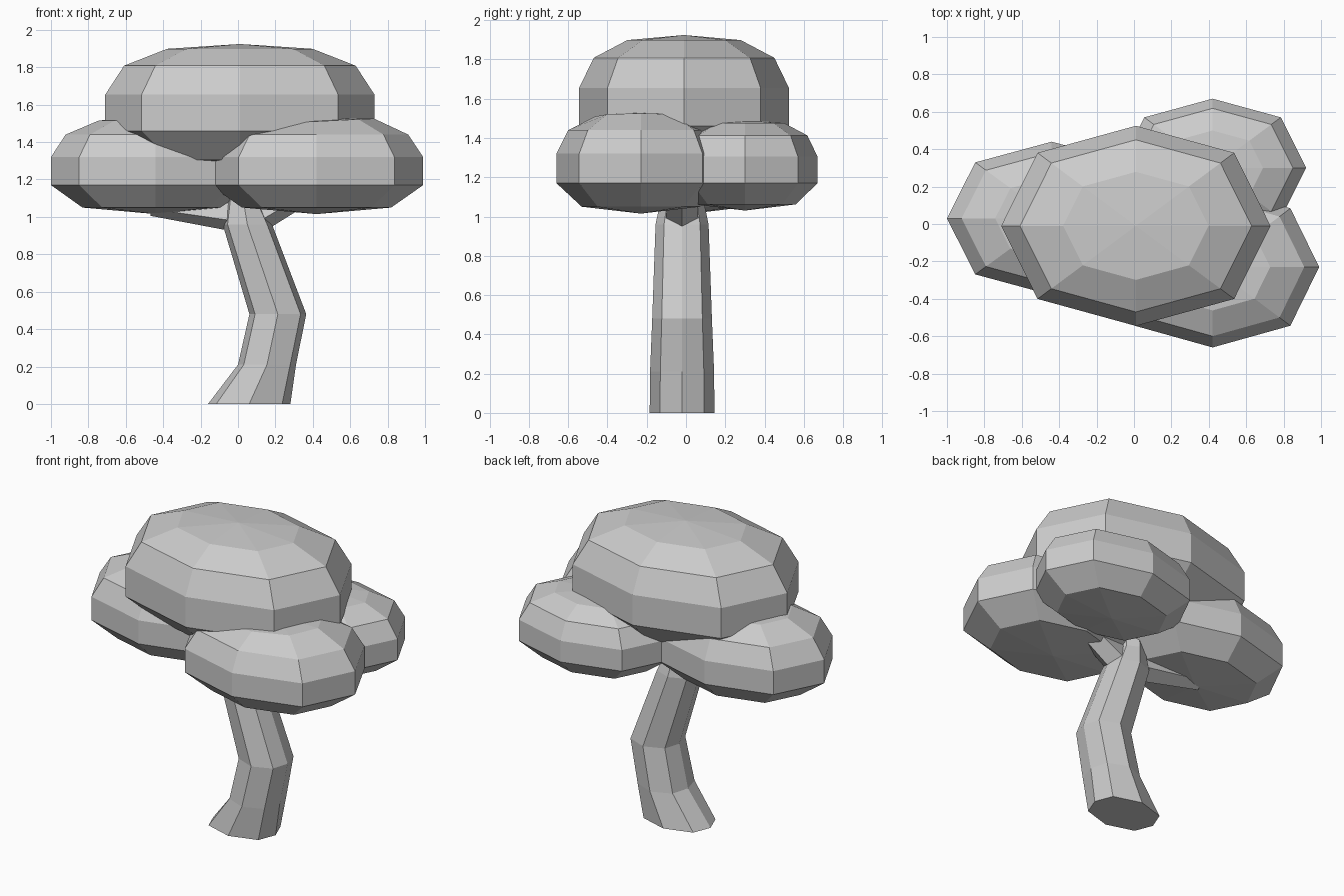
import bpy, bmesh
from math import cos, sin, pi
from mathutils import Vector

cube = bpy.data.objects.get("Cube")
if cube:
    bpy.data.objects.remove(cube)

grey = bpy.data.materials.new("plain grey")
grey.use_nodes = True
grey.diffuse_color = (0.6, 0.6, 0.6, 1)
grey.node_tree.nodes["Principled BSDF"].inputs["Base Color"].default_value = (0.6, 0.6, 0.6, 1)


def loft(name, rings, bottom=None, top=None):
    """Skin a stack of rings; close each end with a point or a flat cap."""
    bm = bmesh.new()
    loops = [[bm.verts.new(p) for p in ring] for ring in rings]
    n = len(loops[0])
    for low, high in zip(loops, loops[1:]):
        for i in range(n):
            j = (i + 1) % n
            bm.faces.new((low[i], low[j], high[j], high[i]))
    for loop, tip in ((loops[0], bottom), (loops[-1], top)):
        if tip is None:
            bm.faces.new(loop)
        else:
            pole = bm.verts.new(tip)
            for i in range(n):
                bm.faces.new((loop[i], loop[(i + 1) % n], pole))
    bmesh.ops.recalc_face_normals(bm, faces=bm.faces)
    mesh = bpy.data.meshes.new(name)
    bm.to_mesh(mesh)
    bm.free()
    mesh.materials.append(grey)
    obj = bpy.data.objects.new(name, mesh)
    bpy.context.collection.objects.link(obj)
    return obj


def octagon(cx, cy, z, rx, ry, kx=0.73, ky=0.73, tilt=0.0):
    """Eight-sided ring with corners on the axes; kx, ky place the diagonals."""
    unit = [(1, 0), (kx, ky), (0, 1), (-kx, ky), (-1, 0), (-kx, -ky), (0, -1), (kx, -ky)]
    return [(cx + u * rx, cy + v * ry, z + u * rx * tilt) for u, v in unit]


# Foliage clumps: shared profile of (radius share, height above the lower rim)
PROFILE = [(0.70, -0.12), (1, 0), (1, 0.15), (0.86, 0.27), (0.54, 0.34)]


def clump(name, cx, cy, rim, rx, ry, scale=1.0, tilt=0.0):
    rings = [octagon(cx, cy, rim + h * scale, rx * r, ry * r,
                     tilt=tilt if h > 0.3 else 0) for r, h in PROFILE]
    return loft(name, rings, (cx, cy, rim - 0.155 * scale), (cx, cy, rim + 0.36 * scale))


clump("top_foliage", 0.01, -0.01, 1.46, 0.72, 0.535, scale=1.29)
clump("left_front_foliage", 0.42, -0.23, 1.17, 0.57, 0.43, tilt=0.05)
clump("left_back_foliage", 0.42, 0.30, 1.17, 0.50, 0.37, scale=0.9)
clump("right_foliage", -0.44, 0.03, 1.17, 0.56, 0.41, tilt=-0.02)

# Bent trunk: centre x, height, half width, half depth
SECTIONS = [(0.06, 0, 0.22, 0.165), (0.155, 0.21, 0.155, 0.163),
            (0.213, 0.48, 0.152, 0.152), (0.05, 0.96, 0.132, 0.135),
            (0.03, 1.08, 0.09, 0.11), (0.03, 1.35, 0.08, 0.09)]
loft("trunk", [octagon(cx, -0.02, z, rx, ry, 0.8, 0.68) for cx, z, rx, ry in SECTIONS])


# Branches: tapered five-sided limbs with a ridge underneath
def branch(name, start, end, r0, r1):
    start, end = Vector(start), Vector(end)
    axis = (end - start).normalized()
    side = axis.cross(Vector((0, 0, 1))).normalized()
    up = side.cross(axis)
    turns = [2 * pi * i / 5 - pi / 2 for i in range(5)]
    rings = [[p + side * r * cos(a) + up * r * sin(a) for a in turns]
             for p, r in ((start, r0), (end, r1))]
    return loft(name, rings)


branch("right_branch", (0.02, -0.02, 1.0), (-0.46, 0.02, 1.06), 0.085, 0.055)
branch("left_branch", (0.08, -0.02, 0.99), (0.42, -0.02, 1.18), 0.09, 0.07)
